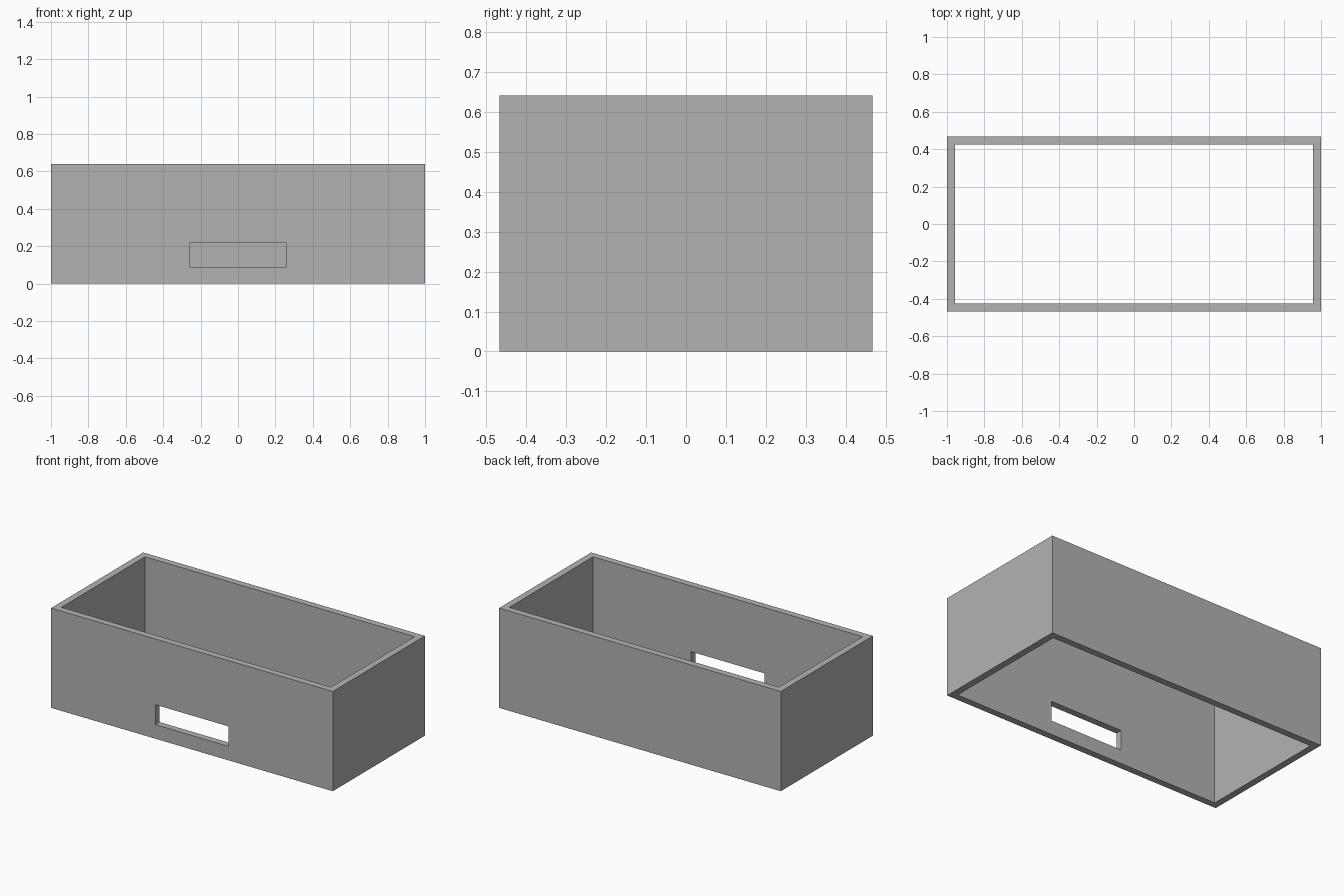
import bpy

if "Cube" in bpy.data.objects:
    bpy.data.objects.remove(bpy.data.objects["Cube"], do_unlink=True)

LENGTH, DEPTH, HEIGHT, WALL = 2.0, 0.934, 0.64, 0.043
SLOT_WIDTH, SLOT_BOTTOM, SLOT_TOP = 0.52, 0.09, 0.218


def box(name, size, centre):
    bpy.ops.mesh.primitive_cube_add(size=1, location=centre)
    obj = bpy.context.object
    obj.name = name
    obj.scale = size
    bpy.ops.object.transform_apply(location=True, rotation=False, scale=True)
    return obj


def cut(target, cutter):
    mod = target.modifiers.new("cut", "BOOLEAN")
    mod.operation = "DIFFERENCE"
    mod.solver = "EXACT"
    mod.object = cutter
    cutter.hide_render = True
    bpy.context.view_layer.objects.active = target
    bpy.ops.object.modifier_apply(modifier=mod.name)
    bpy.data.objects.remove(cutter, do_unlink=True)


# Four-walled frame, open at the top and bottom
frame = box("box_frame", (LENGTH, DEPTH, HEIGHT), (0, 0, HEIGHT / 2))
cut(frame, box("cavity_cutter", (LENGTH - 2 * WALL, DEPTH - 2 * WALL, HEIGHT * 2),
               (0, 0, HEIGHT / 2)))

# Slot through the front wall only
cut(frame, box("slot_cutter", (SLOT_WIDTH, WALL * 4, SLOT_TOP - SLOT_BOTTOM),
               (0, -DEPTH / 2, (SLOT_BOTTOM + SLOT_TOP) / 2)))

# Plain grey finish
grey = bpy.data.materials.new("plain_grey")
grey.use_nodes = True
colour = (0.45, 0.45, 0.45, 1)
grey.diffuse_color = colour
grey.node_tree.nodes["Principled BSDF"].inputs["Base Color"].default_value = colour
frame.data.materials.clear()
frame.data.materials.append(grey)
